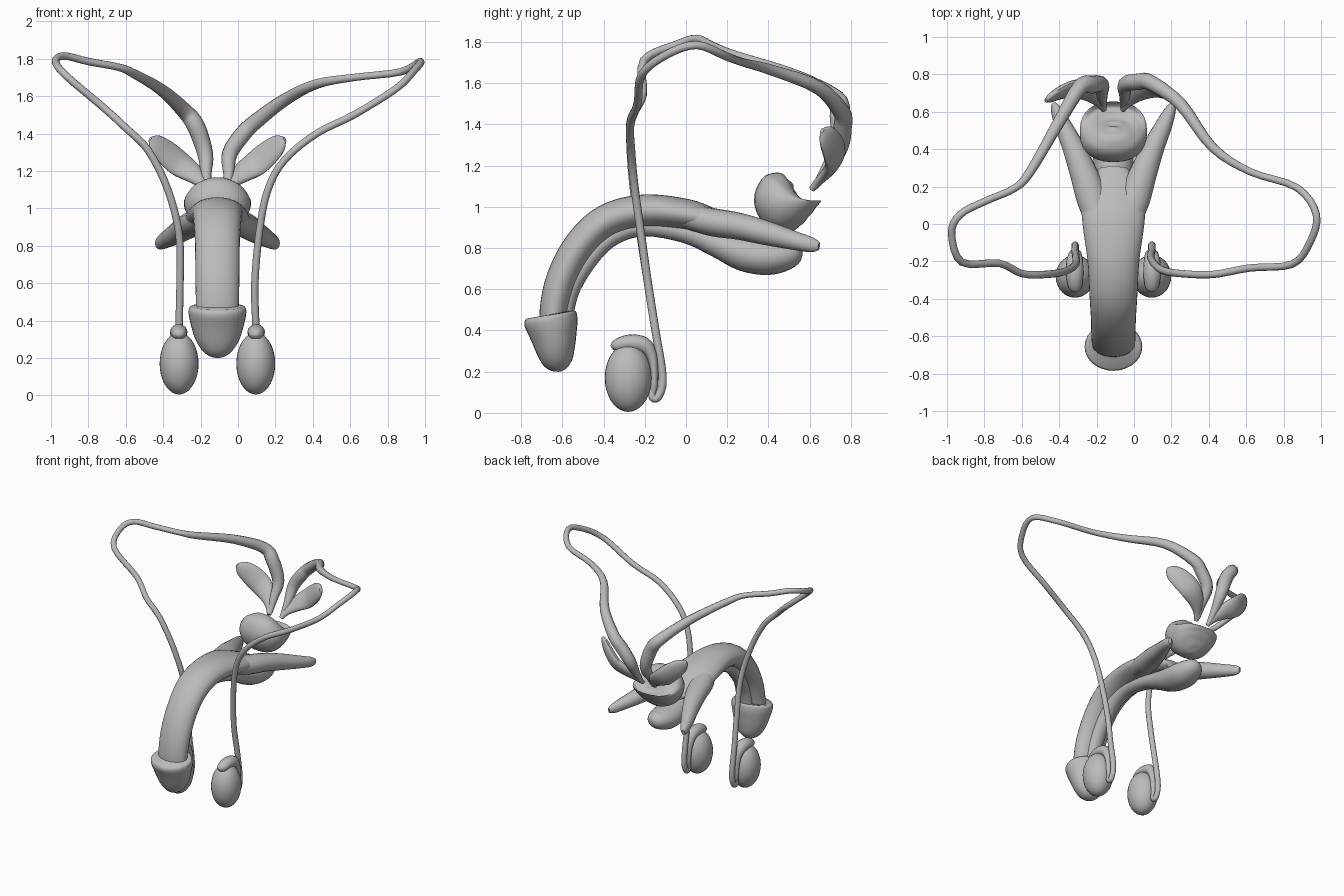
import bpy, bmesh, math
from mathutils import Vector

CX = -0.11  # plane of symmetry

mat = bpy.data.materials.new("light grey")
mat.diffuse_color = (0.5, 0.5, 0.5, 1)


def spline(pts, steps):
    """Catmull-Rom through rows of any length."""
    out = []
    n = len(pts)
    for i in range(n - 1):
        p = [pts[max(i - 1, 0)], pts[i], pts[i + 1], pts[min(i + 2, n - 1)]]
        for s in range(steps):
            t = s / steps
            out.append([0.5 * (2 * b + (c - a) * t + (2 * a - 5 * b + 4 * c - d) * t * t
                               + (3 * b - a - 3 * c + d) * t ** 3) for a, b, c, d in zip(*p)])
    out.append(list(pts[-1]))
    return out


def loft(name, pts, sides=20, steps=4, power=1.0):
    """Skin along rows (x, y, z, half width, half height)."""
    rows = spline(pts, steps)
    cen = [Vector(r[:3]) for r in rows]
    side = Vector((1, 0, 0))
    bm = bmesh.new()
    rings = []
    for i, r in enumerate(rows):
        tan = (cen[min(i + 1, len(cen) - 1)] - cen[max(i - 1, 0)]).normalized()
        side = (side - tan * side.dot(tan)).normalized()
        up = tan.cross(side)
        ring = []
        for k in range(sides):
            a = 2 * math.pi * k / sides
            c, s = math.cos(a), math.sin(a)
            c = math.copysign(abs(c) ** power, c)
            s = math.copysign(abs(s) ** power, s)
            ring.append(bm.verts.new(cen[i] + side * c * max(r[3], .003) + up * s * max(r[4], .003)))
        rings.append(ring)
    for a, b in zip(rings, rings[1:]):
        for k in range(sides):
            j = (k + 1) % sides
            bm.faces.new((a[k], a[j], b[j], b[k]))
    bm.faces.new(rings[0][::-1])
    bm.faces.new(rings[-1])
    bmesh.ops.recalc_face_normals(bm, faces=bm.faces)
    me = bpy.data.meshes.new(name)
    bm.to_mesh(me)
    bm.free()
    ob = bpy.data.objects.new(name, me)
    bpy.context.collection.objects.link(ob)
    return finish(ob)


def finish(ob):
    ob.data.materials.clear()
    ob.data.materials.append(mat)
    bpy.ops.object.select_all(action='DESELECT')
    ob.select_set(True)
    bpy.context.view_layer.objects.active = ob
    bpy.ops.object.shade_smooth_by_angle(angle=math.radians(50))
    return ob


def mid(rows):
    """Rows (y, z, half width, half height) on the symmetry plane."""
    return [(CX, *r) for r in rows]


def pair(name, rows, **kw):
    """Rows with x as an offset from the symmetry plane, built on both sides."""
    for label, s in (("left", -1), ("right", 1)):
        loft(f"{name}_{label}", [(CX + s * r[0], *r[1:]) for r in rows], **kw)


# Curved main shaft
loft("shaft", mid([(-.645, .36, .11, .06), (-.64, .5, .115, .07), (-.6, .66, .118, .075),
                   (-.51, .82, .12, .078), (-.38, .935, .128, .08), (-.2, .98, .138, .08),
                   (0, .963, .165, .075), (.12, .93, .17, .065), (.22, .90, .14, .05),
                   (.3, .88, .07, .03)]), sides=28)

# Diverging rear roots of the shaft
pair("root", [(.07, .0, .955, .07, .06), (.11, .13, .925, .085, .068), (.155, .26, .905, .075, .065),
              (.21, .40, .87, .06, .058), (.27, .53, .835, .045, .045), (.305, .61, .815, .03, .036),
              (.32, .645, .808, .012, .02)], sides=16)

# Underside channel swelling into a rear bulb
loft("underside_channel", mid([(-.6, .36, .05, .04), (-.59, .48, .055, .045), (-.555, .61, .055, .045),
                               (-.46, .76, .055, .045), (-.35, .86, .055, .045), (-.2, .905, .055, .048),
                               (0, .875, .06, .052), (.15, .82, .075, .065), (.28, .773, .1, .085),
                               (.4, .755, .11, .086), (.49, .765, .09, .07), (.54, .785, .055, .045),
                               (.56, .795, .01, .01)]), sides=20)

# Front cap with a slanted rim
loft("front_cap", mid([(-.658, .455, .115, .08), (-.662, .475, .135, .108), (-.66, .465, .152, .128),
                       (-.652, .43, .153, .128), (-.642, .37, .14, .112), (-.632, .30, .118, .093),
                       (-.622, .245, .085, .072), (-.615, .212, .045, .04), (-.613, .2, .005, .005)]),
     sides=28)

# Rounded gland behind the shaft
loft("gland", mid([(.535, .892, .01, .01), (.53, .9, .06, .05), (.515, .93, .125, .105),
                   (.5, .975, .165, .145), (.493, 1.025, .18, .162), (.497, 1.06, .168, .155),
                   (.51, 1.082, .125, .125), (.52, 1.09, .06, .06), (.522, 1.091, .005, .005)]),
     sides=28, power=.85)

# Leaf-shaped vesicles above the gland
pair("vesicle", [(.05, .61, 1.085, .015, .015), (.075, .65, 1.13, .03, .022), (.13, .70, 1.185, .06, .03),
                 (.2, .725, 1.235, .077, .032), (.27, .71, 1.295, .075, .03), (.33, .68, 1.345, .055, .022),
                 (.36, .66, 1.37, .015, .01)], sides=16)

# Long looping ducts, thick near the gland and thin elsewhere
R = .02
left_path = [(-.225, .745, 1.44, .048), (-.29, .73, 1.525, .042), (-.41, .53, 1.635, .032),
             (-.555, .28, 1.72, .025), (-.64, .19, 1.755, R), (-.80, .12, 1.785, R), (-.93, .05, 1.815, R),
             (-.975, -.05, 1.785, R), (-.92, -.205, 1.71, R), (-.72, -.21, 1.54, R), (-.6, -.265, 1.43, R),
             (-.48, -.27, 1.31, R), (-.375, -.255, 1.1, R), (-.315, -.22, .86, R)]
right_path = [(.02, .76, 1.39, .045), (.09, .755, 1.46, .042), (.25, .64, 1.58, .034), (.42, .41, 1.665, .026),
              (.62, .28, 1.70, R), (.87, .195, 1.73, R), (.975, .05, 1.785, R), (.94, -.1, 1.735, R),
              (.845, -.215, 1.64, R), (.62, -.235, 1.5, R), (.42, -.27, 1.4, R), (.25, -.265, 1.26, R),
              (.16, -.25, 1.1, R), (.115, -.22, .88, R)]
for label, s, path in (("left", -1, left_path), ("right", 1, right_path)):
    start = [(CX + s * .05, .625, 1.095, .015), (CX + s * .06, .68, 1.18, .028), (CX + s * .065, .745, 1.29, .042)]
    end = [(CX + s * a, y, z, r) for a, y, z, r in (
        (.2, -.18, .6, R), (.205, -.145, .38, R), (.205, -.118, .22, R), (.205, -.115, .13, R),
        (.205, -.14, .072, R), (.205, -.165, .08, .018), (.2, -.155, .14, .018), (.2, -.145, .2, .015))]
    loft(f"duct_{label}", [(x, y, z, r, r) for x, y, z, r in start + path + end], sides=12)

# Hanging egg-shaped glands
for label, s in (("left", -1), ("right", 1)):
    bpy.ops.mesh.primitive_uv_sphere_add(segments=28, ring_count=18, radius=1,
                                         location=(CX + s * .205, -.28, .17))
    ob = bpy.context.object
    ob.name = f"egg_gland_{label}"
    ob.scale = (.104, .114, .165)
    finish(ob)

# Cap and tail wrapped over each egg gland
pair("egg_cap", [(.205, -.36, .315, .01, .01), (.205, -.34, .325, .035, .03), (.207, -.275, .34, .046, .04),
                 (.207, -.205, .328, .045, .04), (.205, -.168, .28, .038, .028), (.205, -.155, .21, .032, .02),
                 (.205, -.155, .13, .025, .018), (.205, -.165, .08, .012, .01)], sides=16)
